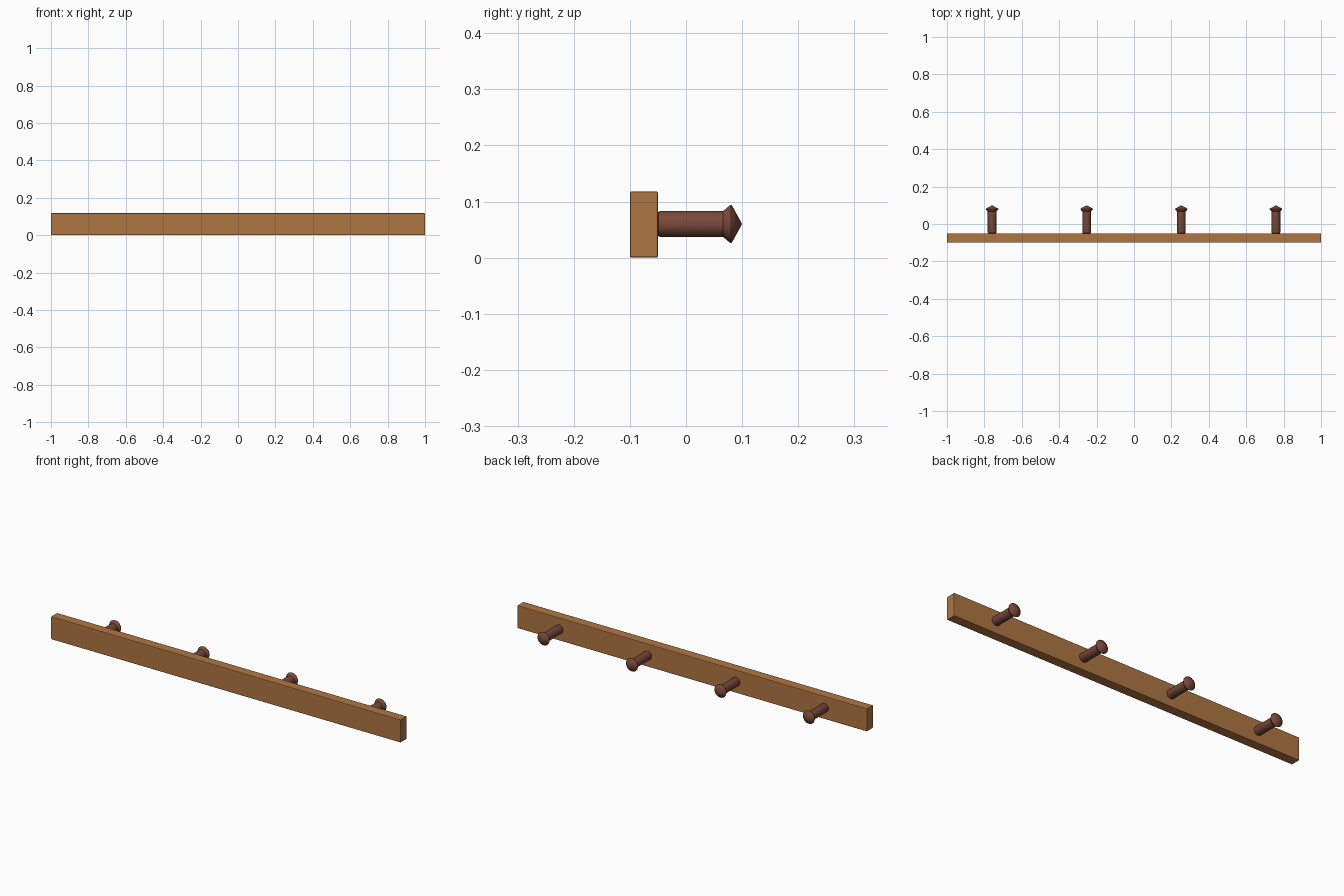
import bpy, bmesh, math

if "Cube" in bpy.data.objects:
    bpy.data.objects.remove(bpy.data.objects["Cube"])

def material(name, rgb):
    m = bpy.data.materials.new(name)
    m.diffuse_color = (*rgb, 1)
    m.use_nodes = True
    m.node_tree.nodes["Principled BSDF"].inputs["Base Color"].default_value = m.diffuse_color
    return m

wood = material("light wood", (0.43, 0.18, 0.055))
dark = material("dark wood", (0.19, 0.065, 0.042))

H = 0.118  # board height

def finish(ob, mat):
    ob.data.materials.append(mat)
    bpy.ops.object.select_all(action='DESELECT')
    ob.select_set(True)
    bpy.context.view_layer.objects.active = ob

# Wall board with slightly softened edges
bpy.ops.mesh.primitive_cube_add(size=1, location=(0, -0.075, H / 2))
board = bpy.context.object
board.name = "board"
board.scale = (2, 0.05, H)
bpy.ops.object.transform_apply(location=False, rotation=False, scale=True)
finish(board, wood)
bev = board.modifiers.new("soft_edges", 'BEVEL')
bev.width = 0.003
bev.segments = 2

# Peg profile: (radius, y), spun around the y axis
PROFILE = [(0.020, -0.0505), (0.0222, -0.049), (0.023, -0.046), (0.023, 0.066),
           (0.025, 0.0685), (0.0335, 0.0785), (0.034, 0.080), (0.033, 0.082), (0.0, 0.1)]

def peg(name, x, sides=32):
    bm = bmesh.new()
    verts = [bm.verts.new((r, y, 0)) for r, y in PROFILE]
    edges = [bm.edges.new(p) for p in zip(verts, verts[1:])]
    bmesh.ops.spin(bm, geom=verts + edges, cent=(0, 0, 0), axis=(0, 1, 0),
                   angle=2 * math.pi, steps=sides)
    bmesh.ops.remove_doubles(bm, verts=bm.verts, dist=1e-5)
    bmesh.ops.holes_fill(bm, edges=[e for e in bm.edges if e.is_boundary], sides=0)
    bmesh.ops.recalc_face_normals(bm, faces=bm.faces)
    me = bpy.data.meshes.new(name)
    bm.to_mesh(me)
    bm.free()
    ob = bpy.data.objects.new(name, me)
    ob.location = (x, 0, H / 2 + 0.001)
    bpy.context.collection.objects.link(ob)
    finish(ob, dark)
    bpy.ops.object.shade_smooth_by_angle(angle=math.radians(35))

# Row of four evenly spaced pegs
for i in range(4):
    peg(f"peg_{i + 1}", (i - 1.5) * 0.506)
